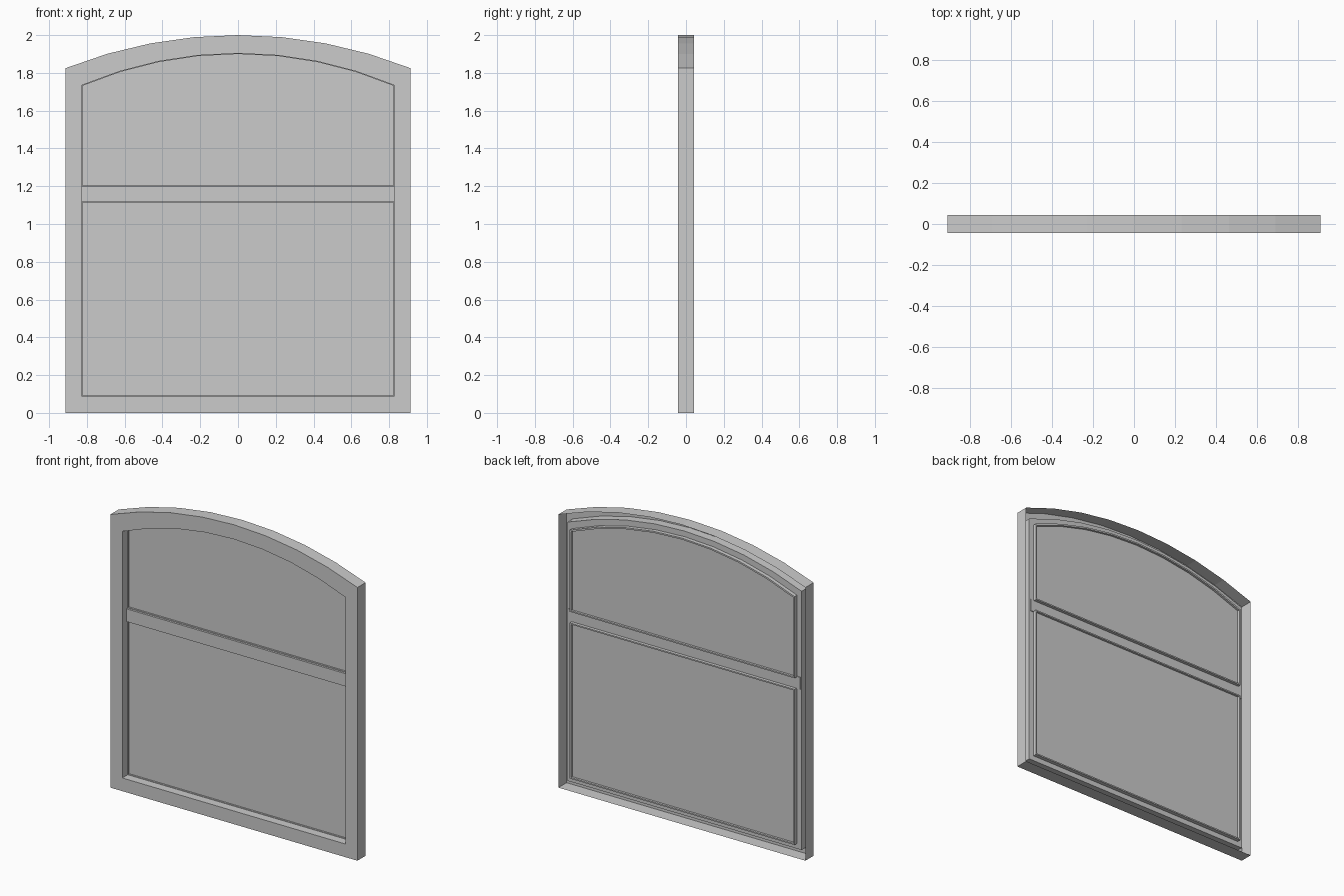
import bpy, bmesh, math

if "Cube" in bpy.data.objects:
    bpy.data.objects.remove(bpy.data.objects["Cube"])

FRONT, BACK = -0.043, 0.043


def profile(w, z0, side, top, n=8):
    """Counter-clockwise outline seen from the front; arched if top > side."""
    pts = [(-w, z0), (w, z0)]
    rise = top - side
    if rise < 1e-4:
        return pts + [(w, side), (-w, side)]
    r = (w * w + rise * rise) / (2 * rise)
    a = math.asin(w / r)
    for i in range(n + 1):
        t = a - 2 * a * i / n
        pts.append((r * math.sin(t), top - r + r * math.cos(t)))
    return pts


def arched(i, z0=None):
    """Window outline inset by i, optionally starting at a higher base."""
    return profile(0.913 - i, i if z0 is None else z0, 1.825 - 1.02 * i, 2 - 1.1 * i)


def loft(name, loops, closed=False):
    """Bridge (outline, y) loops in order."""
    bm = bmesh.new()
    rows = [[bm.verts.new((x, y, z)) for x, z in pts] for pts, y in loops]
    pairs = list(zip(rows, rows[1:]))
    if closed:
        pairs.append((rows[-1], rows[0]))
    for a, b in pairs:
        n = len(a)
        for i in range(n):
            j = (i + 1) % n
            bm.faces.new((a[i], a[j], b[j], b[i]))
    if len(rows) == 1:
        bm.faces.new(rows[0])
    me = bpy.data.meshes.new(name)
    bm.to_mesh(me)
    bm.free()
    ob = bpy.data.objects.new(name, me)
    bpy.context.collection.objects.link(ob)
    return ob


# Outer casing, hollow at the back, with a stepped inner stop
loft("window_frame", [
    (arched(0), BACK), (arched(0), FRONT),
    (arched(0.088), FRONT), (arched(0.088), 0.015),
    (arched(0.048), 0.015), (arched(0.048), FRONT + 0.001)])

# Horizontal rail between the panes
bpy.ops.mesh.primitive_cube_add(size=1, location=(0, 0.01, 1.159))
rail = bpy.context.object
rail.name = "middle_rail"
rail.scale = (1.71, 0.02, 0.085)

# Glass panes, each held by a thin bead on the back
lower = lambda i: profile(0.825 - i, 0.088 + i, 1.116 - i, 1.116 - i)
upper = lambda i: arched(0.088 + i, 1.202 + i)
for label, shape in (("lower", lower), ("upper", upper)):
    loft(label + "_glass", [(shape(0), 0.026)])
    loft(label + "_glazing_bead", [
        (shape(-0.006), 0.041), (shape(-0.006), 0.014),
        (shape(0.003), 0.014), (shape(0.003), 0.041)], closed=True)
